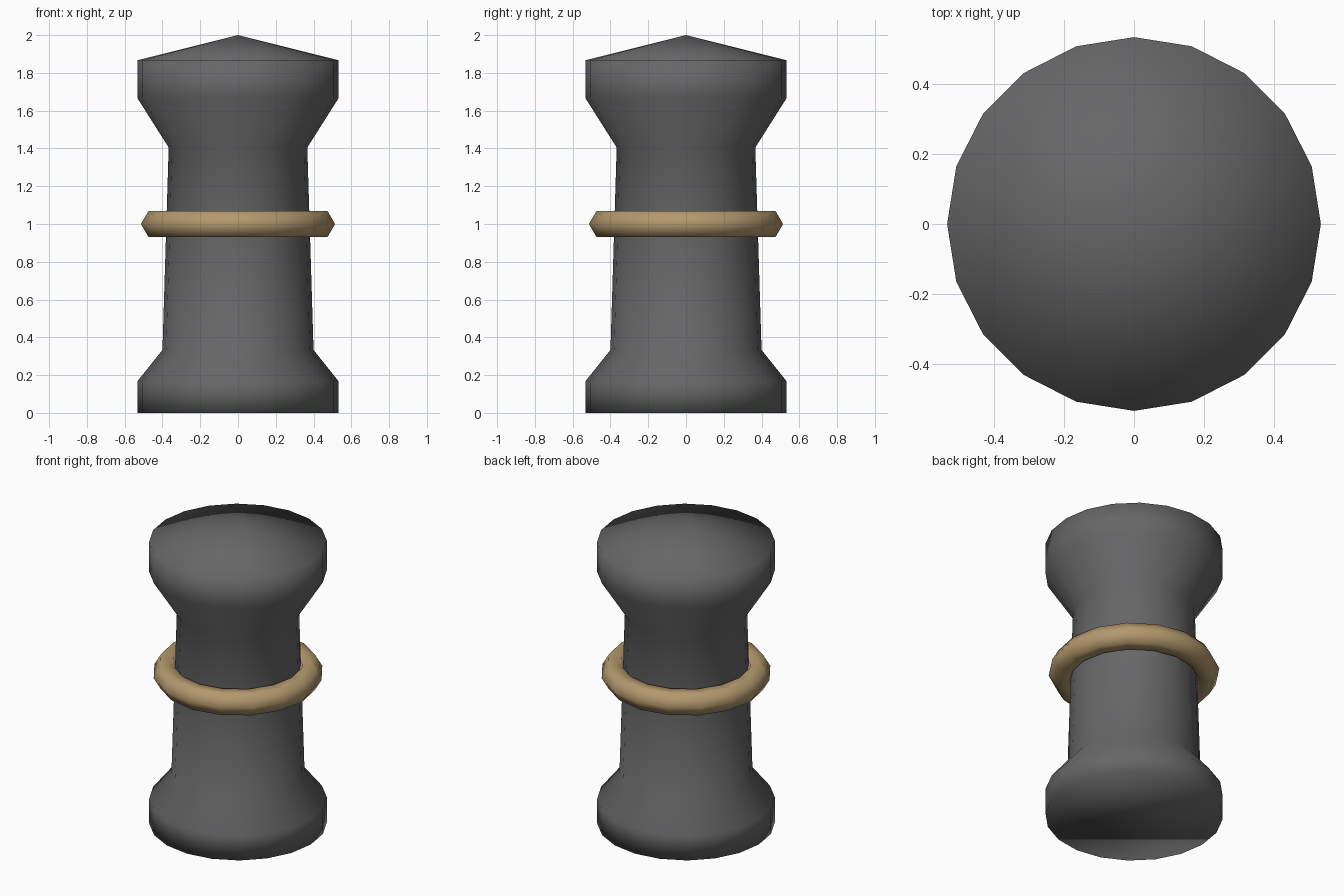
import bpy
import bmesh
from math import cos, sin, tau

cube = bpy.data.objects.get("Cube")
if cube:
    bpy.data.objects.remove(cube, do_unlink=True)


def make_material(name, rgb):
    mat = bpy.data.materials.new(name)
    mat.use_nodes = True
    mat.diffuse_color = (*rgb, 1)
    bsdf = next(n for n in mat.node_tree.nodes if n.type == "BSDF_PRINCIPLED")
    bsdf.inputs["Base Color"].default_value = (*rgb, 1)
    bsdf.inputs["Roughness"].default_value = 0.8
    return mat


def lathe(name, profile, tip_z, sides, mat):
    """Turn a (radius, z) profile, with a flat bottom and a pointed top."""
    bm = bmesh.new()
    angles = [tau * i / sides for i in range(sides)]
    rings = [[bm.verts.new((r * cos(a), r * sin(a), z)) for a in angles]
             for r, z in profile]
    tip = bm.verts.new((0, 0, tip_z))
    bm.faces.new(reversed(rings[0]))
    for i in range(sides):
        j = (i + 1) % sides
        for low, high in zip(rings, rings[1:]):
            bm.faces.new((low[i], low[j], high[j], high[i]))
        bm.faces.new((rings[-1][i], rings[-1][j], tip))
    for face in bm.faces:
        face.smooth = True
    mesh = bpy.data.meshes.new(name)
    bm.to_mesh(mesh)
    bm.free()
    mesh.materials.append(mat)
    obj = bpy.data.objects.new(name, mesh)
    bpy.context.collection.objects.link(obj)
    return obj


iron = make_material("dark_iron", (0.135, 0.135, 0.14))
rope = make_material("tan_rope", (0.45, 0.32, 0.155))

# Post: flared foot, tapered shaft, flared head with a shallow cone cap
post_profile = [(0.533, 0), (0.533, 0.167), (0.4, 0.333),
                (0.367, 1.405), (0.533, 1.667), (0.533, 1.867)]
lathe("bollard_post", post_profile, 2.0, 20, iron)

# Rope loop around the shaft
bpy.ops.mesh.primitive_torus_add(
    major_segments=16, minor_segments=6,
    major_radius=0.434, minor_radius=0.08, location=(0, 0, 1))
loop = bpy.context.object
loop.name = "rope_loop"
loop.data.materials.append(rope)
bpy.ops.object.shade_smooth()
